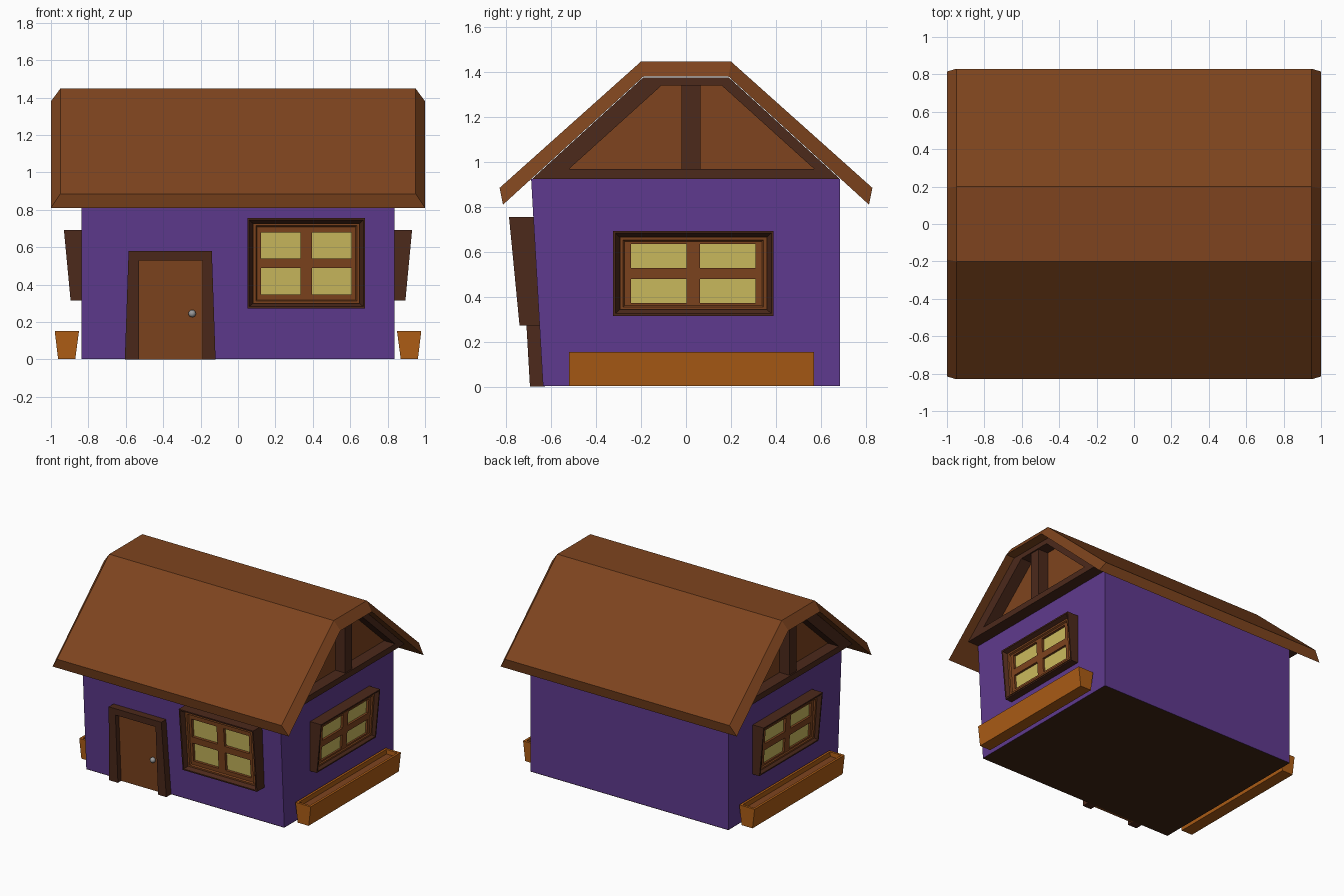
import bpy, bmesh

if "Cube" in bpy.data.objects:
    bpy.data.objects.remove(bpy.data.objects["Cube"])


def mat(name, hexa):
    m = bpy.data.materials.new(name)
    c = [int(hexa[i:i + 2], 16) / 255 for i in (0, 2, 4)]
    m.diffuse_color = [((v + .055) / 1.055) ** 2.4 for v in c] + [1]
    m.use_nodes = True
    m.node_tree.nodes["Principled BSDF"].inputs["Base Color"].default_value = m.diffuse_color
    return m


BROWN, DARK = mat("brown_wood", "7E441E"), mat("dark_wood", "4C291B")
PURPLE, GLASS = mat("purple_plaster", "5F3A8E"), mat("yellow_glass", "CCBB5E")
ORANGE, FLOOR = mat("orange_wood", "AC5C15"), mat("floor_wood", "3F2512")
GREY = mat("metal", "999999")


def loft(name, loops, m, ring=False):
    """Bridge equal-sized closed loops; cap the ends, or join last to first."""
    bm = bmesh.new()
    vs = [[bm.verts.new(p) for p in lp] for lp in loops]
    n = len(vs[0])
    pairs = list(zip(vs, vs[1:])) + ([(vs[-1], vs[0])] if ring else [])
    for a, b in pairs:
        for i in range(n):
            j = (i + 1) % n
            bm.faces.new((a[i], a[j], b[j], b[i]))
    if not ring:
        bm.faces.new(vs[0][::-1])
        if len(vs) > 1:
            bm.faces.new(vs[-1])
    bmesh.ops.recalc_face_normals(bm, faces=bm.faces[:])
    me = bpy.data.meshes.new(name)
    bm.to_mesh(me)
    bm.free()
    me.materials.append(m)
    ob = bpy.data.objects.new(name, me)
    bpy.context.collection.objects.link(ob)
    return ob


def prism_x(name, prof, x0, x1, m):
    return loft(name, [[(x, y, z) for y, z in prof] for x in (x0, x1)], m)


def wall_y(z):
    return -.637 - .057 * z     # the front wall leans outwards


# Body, floor and gable filling
prism_x("walls", [(wall_y(0), .002), (.685, .002), (.685, .925), (wall_y(.925), .925)], -.838, .838, PURPLE)
loft("floor", [[(-.838, wall_y(0), 0), (-.838, .685, 0), (.838, .685, 0), (.838, wall_y(0), 0)]], FLOOR)
prism_x("gable_panel", [(-.685, .925), (.685, .925), (.19, 1.377), (-.19, 1.377)], -.838, .838, BROWN)

# Roof shell with slanted ends
outer = [(-.83, .885), (-.2, 1.448), (.2, 1.448), (.83, .885)]
inner = [(-.815, .81), (-.19, 1.38), (.19, 1.38), (.815, .81)]
loft("roof", [[(-1, *i), (-.95, *o), (.95, *o), (1, *i)] for o, i in zip(outer, inner)], BROWN)


def window(name, P, u0, u1, z0, z1, gu, gv):
    """P maps (across, up, depth fraction) onto the wall."""
    def rect(iu, iv, f):
        return [P(u, z, f) for u, z in ((u0 + iu, z0 + iv), (u1 - iu, z0 + iv), (u1 - iu, z1 - iv), (u0 + iu, z1 - iv))]
    loft(name + "_frame", [rect(0, 0, -.05), rect(0, 0, 1), rect(.01, .01, 1),
                           rect(.03, .028, .55), rect(.03, .028, -.05)], DARK, True)
    loft(name + "_sash", [rect(.03, .028, 0), rect(.03, .028, .72), rect(.045, .04, .72), rect(.052, .046, .6),
                          rect(gu, gv, .6), rect(gu, gv, 0)], BROWN, True)
    loft(name + "_glass", [rect(gu, gv, .2), rect(gu, gv, .38)], GLASS)
    uc, zc, h = (u0 + u1) / 2, (z0 + z1) / 2, .03
    for part, a, b, c, d in (("post", uc - h, uc + h, z0 + gv, z1 - gv),
                             ("rail", u0 + gu, u1 - gu, zc - .025, zc + .025)):
        loft(f"{name}_{part}", [[P(a, c, f), P(b, c, f), P(b, d, f), P(a, d, f)] for f in (.2, .6)], BROWN)


def on_front(u, z, f):
    return (u, wall_y(z) - f * (.089 + (z - .275) * .04), z)


window("front_window", on_front, .05, .68, .272, .755, .072, .076)

# Parts on both ends of the house
for s, side in ((1, "right"), (-1, "left")):
    def on_side(u, z, f):
        return (s * (.838 + f * (.057 + (z - .315) * .095)), u, z)
    window(side + "_window", on_side, -.325, .39, .315, .693, .08, .058)

    # Gable timber frame and post
    big = [(-.685, .925), (.685, .925), (.19, 1.377), (-.19, 1.377)]
    small = [(-.52, .97), (.57, .97), (.16, 1.34), (-.11, 1.34)]
    loft(side + "_gable_frame", [[(s * x, *p) for p in pts] for pts, x in
                                 ((big, .83), (big, .93), (small, .93), (small, .83))], DARK, True)
    prism_x(side + "_gable_post", [(-.02, .96), (.065, .96), (.065, 1.35), (-.02, 1.35)], s * .83, s * .92, DARK)

    # Planter with recessed soil
    def level(xa, xb, z, e=0):
        return [(s * xa, -.52 + e, z), (s * xb, -.52 + e, z), (s * xb, .57 - e, z), (s * xa, .57 - e, z)]
    loft(side + "_planter", [level(.87, .962, .003), level(.85, .98, .153), level(.868, .962, .153, .018),
                             level(.872, .958, .115, .02)], ORANGE)
    loft(side + "_planter_soil", [level(.871, .959, .115, .02), level(.871, .959, .12, .02)], BROWN)

# Door with flared frame and knob


def on_door(u, z, d):
    return (u, wall_y(z) - d, z)


arch = [(-.605, 0), (-.585, .58), (-.14, .58), (-.12, 0), (-.19, 0), (-.19, .53), (-.53, .53), (-.53, 0)]
loft("door_frame", [[on_door(u, z, d) for u, z in arch] for d in (-.01, .058)], DARK)
leaf = [(-.53, 0), (-.19, 0), (-.19, .53), (-.53, .53)]
loft("door", [[on_door(u, z, d) for u, z in leaf] for d in (-.01, .018)], BROWN)
bpy.ops.mesh.primitive_uv_sphere_add(segments=12, ring_count=8, radius=.02, location=on_door(-.245, .245, .03))
knob = bpy.context.object
knob.name = "door_knob"
knob.data.materials.append(GREY)
bpy.ops.object.shade_smooth_by_angle()
